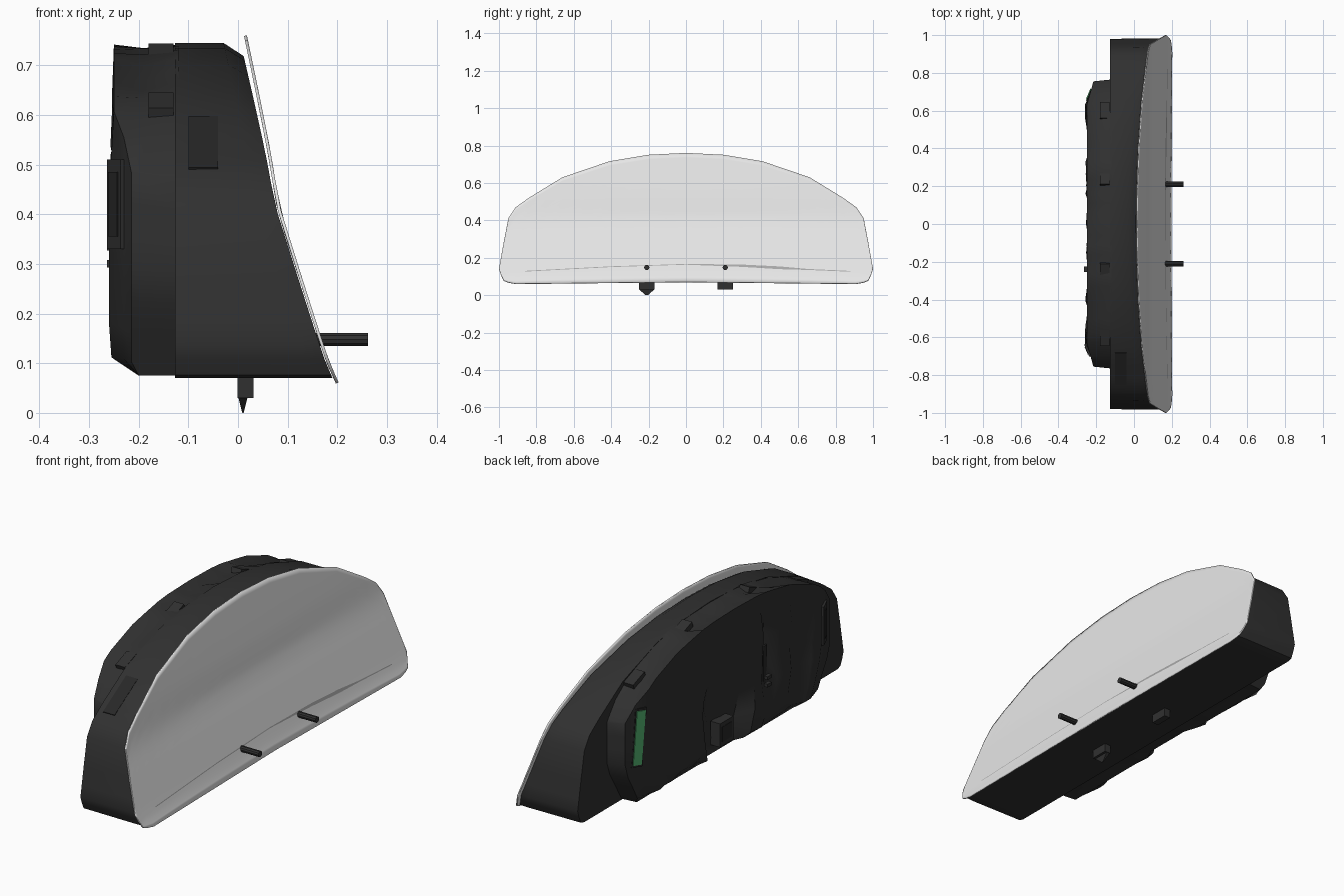
import bpy, bmesh, math, random
from mathutils import Vector

random.seed(4)
cube = bpy.data.objects.get("Cube")
if cube:
    bpy.data.objects.remove(cube, do_unlink=True)


def material(name, color):
    m = bpy.data.materials.new(name)
    m.use_nodes = True
    m.diffuse_color = (*color, 1)
    bsdf = m.node_tree.nodes["Principled BSDF"]
    bsdf.inputs["Base Color"].default_value = (*color, 1)
    bsdf.inputs["Roughness"].default_value = 0.5
    return m


DARK = material("dark plastic", (0.03, 0.03, 0.03))
BLACK = material("black recess", (0.02, 0.02, 0.02))
SILVER = material("pale lens", (0.8, 0.8, 0.8))
GREY = material("grey seam", (0.4, 0.4, 0.4))
GREEN = material("green circuit board", (0.07, 0.36, 0.13))


def finish(name, bm, mat, angle=35):
    bmesh.ops.remove_doubles(bm, verts=bm.verts, dist=0.0005)
    bmesh.ops.recalc_face_normals(bm, faces=bm.faces)
    me = bpy.data.meshes.new(name)
    bm.to_mesh(me)
    bm.free()
    me.materials.append(mat)
    me.shade_smooth()
    me.set_sharp_from_angle(angle=math.radians(angle))
    ob = bpy.data.objects.new(name, me)
    bpy.context.collection.objects.link(ob)
    return ob


def lerp(table, v):
    """Piecewise linear lookup in a sorted list of pairs."""
    for (a, p), (b, q) in zip(table, table[1:]):
        if v <= b:
            return p + (q - p) * max(0, v - a) / (b - a)
    return table[-1][1]


def sheet(name, columns, mat, angle=35):
    """Skin a list of equally long point columns."""
    bm = bmesh.new()
    grid = [[bm.verts.new(p) for p in col] for col in columns]
    for a, b in zip(grid, grid[1:]):
        for i in range(len(a) - 1):
            bm.faces.new((a[i], b[i], b[i + 1], a[i + 1]))
    return finish(name, bm, mat, angle)


def box(name, center, size, mat, turn=(0, 0, 0), taper=1):
    bm = bmesh.new()
    bmesh.ops.create_cube(bm, size=1)
    for v in bm.verts:
        k = taper if v.co.z < 0 else 1
        v.co = Vector((v.co.x * size[0] * k, v.co.y * size[1] * k, v.co.z * size[2]))
    ob = finish(name, bm, mat)
    ob.location, ob.rotation_euler = center, turn
    return ob


def mirrored(half):
    return [-v for v in reversed(half) if v > 0] + half


# Arched outline: height of the upper and lower edge along the length
TOP = [(0, .76), (.2, .75), (.41, .715), (.66, .63), (.84, .52),
       (.91, .47), (.95, .41), (.975, .28), (1, .14)]
BOTTOM = [(0, .07), (.93, .06), (.98, .08), (1, .14)]
# Depth of the lens at each height
SLOPE = [(.06, .2), (.1, .182), (.15, .165), (.2, .149), (.3, .117), (.36, .097),
         (.42, .08), (.5, .067), (.54, .06), (.65, .038), (.76, .015)]

# Front lens
ys = mirrored([0, .1, .2, .3, .41, .53, .66, .75, .84, .91, .95, .975, .99, 1])
cols = []
for y in ys:
    lo, hi = lerp(BOTTOM, abs(y)), lerp(TOP, abs(y))
    zs = [lo + (hi - lo) * i / 28 for i in range(29)]
    cols.append([(lerp(SLOPE, z), y, z) for z in zs])
lens = sheet("front_lens", cols, SILVER, 60)
mod = lens.modifiers.new("thickness", "SOLIDIFY")
mod.thickness, mod.offset = 0.006, 0

# Slim seam across the lower lens
seam = []
for y in [-.86, -.4, 0, .3, .5, .65, .88]:
    z = .145 + .02 * math.cos(y * 3)
    w = .002 + .008 * max(0, 1 - abs(y - .42) / .25)
    seam.append([(lerp(SLOPE, q) + .005, y, q) for q in (z - w, z, z + w)])
sheet("lens_seam", seam, GREY)

# Flange shell between the lens and the rear body
loop = [(y, lerp(TOP, abs(y))) for y in ys] + [(y, lerp(BOTTOM, abs(y))) for y in reversed(ys)]
shell = []
for y, z in loop + loop[:1]:
    zb = max(.07, z * .98)
    zf = max(.07, z * .98 - .1 * max(0, z - .5))
    front = lerp(SLOPE, zf) - .005 - .02 * max(0, z - .4)
    shell.append([(-.127, y * .98, zb), (front - .04, y * .983, zb), (front, y * .98, zf)])
sheet("flange_shell", shell, DARK, 40)
back = bmesh.new()
back.faces.new([back.verts.new(c[0]) for c in shell[:-1]])
finish("flange_back", back, DARK)

# Folded rear body: end chamfers, an open bay low in the middle, upright creases
REAR_TOP = [(0, .742), (.2, .737), (.41, .7), (.6, .63), (.72, .54), (.765, .47)]
REAR_DEPTH = [(0, -.26), (.63, -.26), (.7, -.23), (.755, -.215), (.765, -.12)]
ROWS = [(0, -.12), (0, -.2), (.07, -.255), (.2, -.26), (.36, -.26), (.52, -.26),
        (.68, -.26), (.84, -.255), (1, -.25), (1, -.19), (1, -.12)]
BAY = [(-.16, 0), (-.11, 1), (.16, 1), (.23, 0)]
BAY_FADE = [(0, .08), (.3, .075), (.5, .02), (.7, 0)]
END_WIDTH = [(0, .86), (.2, .92), (.45, 1)]


def crease(y, center, width):
    return max(0, 1 - abs(y - center) / width)


cols = []
for y in mirrored([0, .06, .11, .16, .23, .27, .33, .42, .5, .58, .63, .7, .755, .765]):
    a = abs(y)
    lo, hi = .075, lerp(REAR_TOP, a)
    col = []
    for i, (t, d) in enumerate(ROWS):
        x = max(d, lerp(REAR_DEPTH, a))
        z = lo + (hi - lo) * t
        if 1 <= i <= 7 and a < .6:
            x = max(x, -.26 + lerp(BAY, y) * lerp(BAY_FADE, t))
        if 2 <= i <= 7 and a < .6:
            rise = math.sin(math.pi * t)
            x += rise * (.045 * crease(y, -.27, .08) + .035 * crease(y, .42, .1)
                         + .03 * crease(y, -.5, .08)) + random.uniform(0, .022)
            z += random.uniform(-.015, .015)
        if i == 9 and a < .7:
            z -= random.uniform(0, .03)
        col.append((x, y * lerp(END_WIDTH, t), z))
    cols.append(col)
sheet("rear_body", cols, DARK, 50)

# Board showing through a slot in the rear chamfer
chamfer = math.atan2(.03, .07)
box("board_slot", (-.235, .685, .4), (.008, .055, .27), BLACK, (.08, 0, -chamfer))
box("circuit_board", (-.239, .687, .4), (.008, .043, .25), GREEN, (.08, 0, -chamfer))

# Connector sockets on the rear
box("side_socket_frame", (-.244, -.668, .42), (.014, .07, .18), DARK, (0, 0, chamfer))
box("side_socket_hole", (-.251, -.671, .42), (.004, .045, .13), BLACK, (0, 0, chamfer))
box("lower_socket_frame", (-.2, .02, .17), (.05, .1, .11), DARK)
box("lower_socket_hole", (-.224, .02, .17), (.005, .07, .07), BLACK)
box("rear_slot", (-.216, -.27, .36), (.008, .025, .2), BLACK)

# Clips along the rear rim and a small latch pair
for s in (-1, 1):
    for y in (.25, .6):
        box("rim_clip", (-.155, s * y, lerp(REAR_TOP, y) - .012), (.05, .09, .025), DARK,
            (-s * math.atan2(.15, .4), 0, 0))
for z in (.3, .335):
    box("latch", (-.255, -.24, z), (.018, .03, .015), DARK)

# Shallow dark panel on one sloping flange end
box("flange_panel", (-.07, -.765, .543), (.06, .2, .008), BLACK,
    (math.atan2(.11, .18), 0, 0))

# Reset pins through the lens and feet under the shell
for s in (-1, 1):
    bm = bmesh.new()
    bmesh.ops.create_cone(bm, cap_ends=True, segments=10, radius1=.014, radius2=.014, depth=.12)
    pin = finish("reset_pin", bm, DARK)
    pin.location, pin.rotation_euler = (.202, s * .21, .148), (0, math.pi / 2, 0)
    box("mounting_foot", (.015, s * .21, .06), (.032, .085, .06), DARK)
box("locating_tip", (.01, -.21, .015), (.018, .08, .03), DARK, taper=.15)
